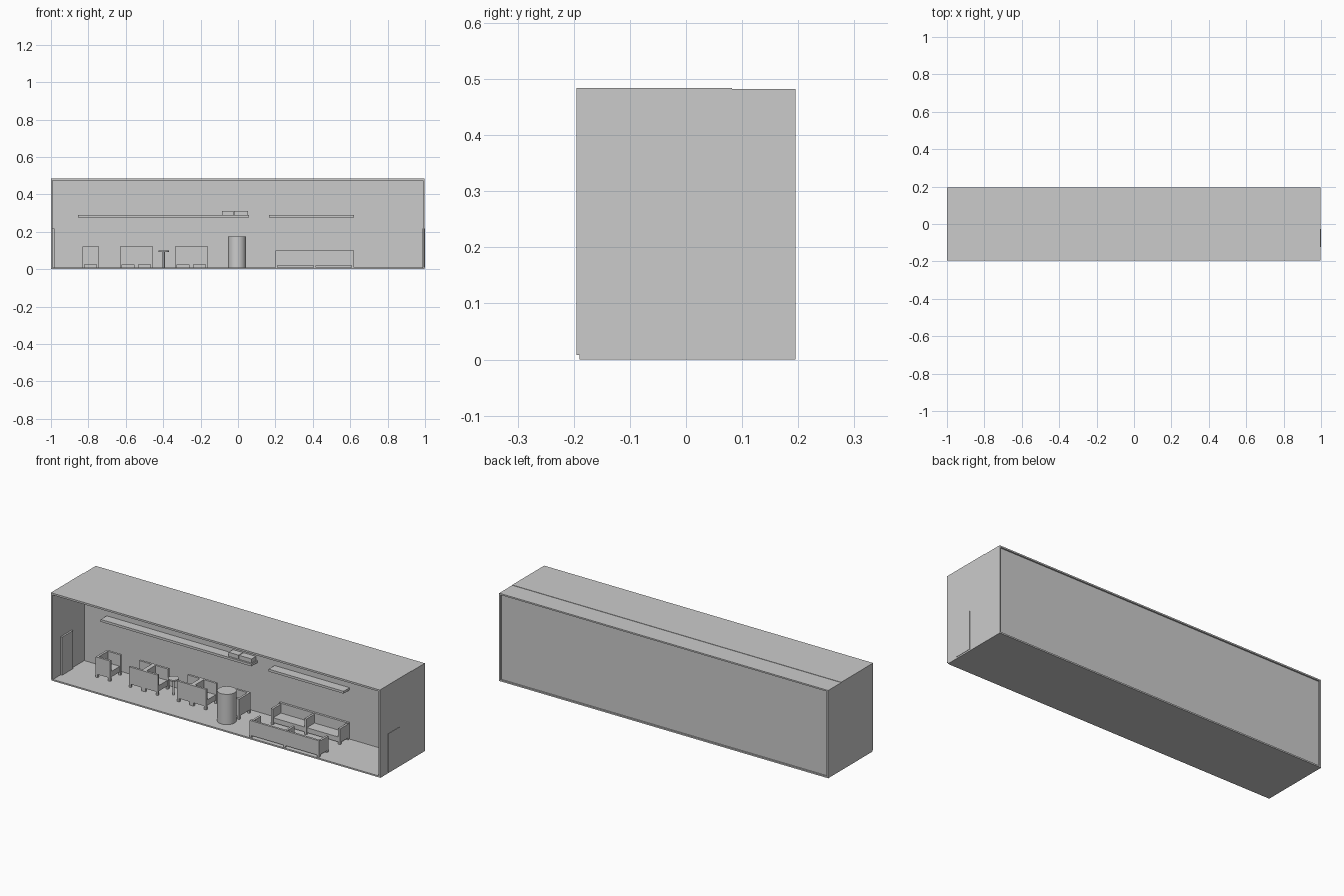
import bpy
import bmesh
from mathutils import Matrix, Vector

if "Cube" in bpy.data.objects:
    bpy.data.objects.remove(bpy.data.objects["Cube"])


def build(name, boxes):
    """One object from a list of (x0, x1, y0, y1, z0, z1) boxes."""
    bm = bmesh.new()
    for x0, x1, y0, y1, z0, z1 in boxes:
        mid = Vector((x0 + x1, y0 + y1, z0 + z1)) / 2
        mat = Matrix.Translation(mid) @ Matrix.Diagonal((x1 - x0, y1 - y0, z1 - z0, 1))
        bmesh.ops.create_cube(bm, size=1, matrix=mat)
    me = bpy.data.meshes.new(name)
    bm.to_mesh(me)
    bm.free()
    ob = bpy.data.objects.new(name, me)
    bpy.context.collection.objects.link(ob)
    return ob


def cylinder(name, x, y, z0, z1, r, sides=32):
    bpy.ops.mesh.primitive_cylinder_add(vertices=sides, radius=r, depth=z1 - z0,
                                        location=(x, y, (z0 + z1) / 2))
    bpy.context.object.name = name
    bpy.ops.object.shade_smooth_by_angle()


FLOOR = 0.008
WALL_Y = 0.082

# Shell of the carriage, open at the front
build("floor", [(-1, 0.998, -0.19, 0.195, 0, FLOOR)])
build("front_roof", [(-1, 0.998, -0.195, WALL_Y, 0.474, 0.484)])
build("rear_roof", [(-1, 0.998, WALL_Y, 0.195, 0.474, 0.482)])
build("left_end_wall", [(-1, -0.991, -0.195, 0.195, FLOOR, 0.475)])
build("right_end_wall", [(0.989, 0.998, -0.195, 0.195, FLOOR, 0.475)])
build("back_wall", [(-0.992, 0.99, 0.181, 0.187, FLOOR, 0.475)])
build("inner_wall", [(-0.992, 0.99, WALL_Y, WALL_Y + 0.006, FLOOR, 0.475)])

# Doors
build("left_door", [(-0.995, -0.982, -0.123, -0.027, FLOOR, 0.217)])
build("right_door", [(0.987, 1.0, -0.123, -0.027, FLOOR, 0.217)])


# Armchairs along the room, facing +x or -x
def armchair(x, facing):
    hw, y0, y1, t = 0.044, -0.046, 0.054, 0.012
    base, top = 0.026, 0.12
    parts = [(-hw, hw, y0, y0 + t, base, top),
             (-hw, hw, y1 - t, y1, base, top),
             (-hw, -hw + t, y0 + t, y1 - t, base, top),
             (-hw + t, hw - 0.003, y0 + t, y1 - t, base, 0.057)]
    for lx in (-hw, hw - t):
        for ly in (y0, y1 - t):
            parts.append((lx, lx + t, ly, ly + t, FLOOR, base))
    if facing < 0:
        parts = [(-b[1], -b[0]) + b[2:] for b in parts]
    build("armchair", parts).location.x = x


for x, facing in ((-0.788, 1), (-0.587, -1), (-0.499, 1),
                  (-0.293, -1), (-0.205, 1), (-0.005, -1)):
    armchair(x, facing)


# Two-seat sofas, facing each other across the aisle
def sofa(y, facing):
    x0, x1, d, t, base = 0.2, 0.62, 0.082, 0.012, 0.019
    xm = (x0 + x1) / 2
    parts = [(x0, x1, 0, t, base, 0.1),
             (x0 + t, x1 - t, t, d - 0.003, base, 0.046)]
    for ax in (x0, xm - t / 2, x1 - t):
        parts.append((ax, ax + t, t, d, base, 0.095))
        for ly in (0, d - t):
            parts.append((ax, ax + t, ly, ly + t, FLOOR, base))
    if facing < 0:
        parts = [b[:2] + (-b[3], -b[2]) + b[4:] for b in parts]
    build("sofa", parts).location.y = y


sofa(-0.184, 1)
sofa(0.082, -1)

# Round pedestal table
cylinder("table_top", -0.397, 0.008, 0.092, 0.099, 0.027)
cylinder("table_post", -0.397, 0.008, FLOOR, 0.093, 0.006, 16)

# Round bar column
cylinder("bar_column", -0.005, -0.09, FLOOR, 0.174, 0.048, 48)

# Luggage shelves on the inner wall, with two cases
build("long_shelf", [(-0.855, 0.06, 0.03, WALL_Y, 0.277, 0.29)])
build("short_shelf", [(0.165, 0.62, 0.03, WALL_Y, 0.277, 0.29)])
build("luggage_case", [(-0.085, -0.024, 0.04, 0.078, 0.29, 0.312)])
build("luggage_case", [(-0.021, 0.054, 0.04, 0.078, 0.29, 0.312)])
